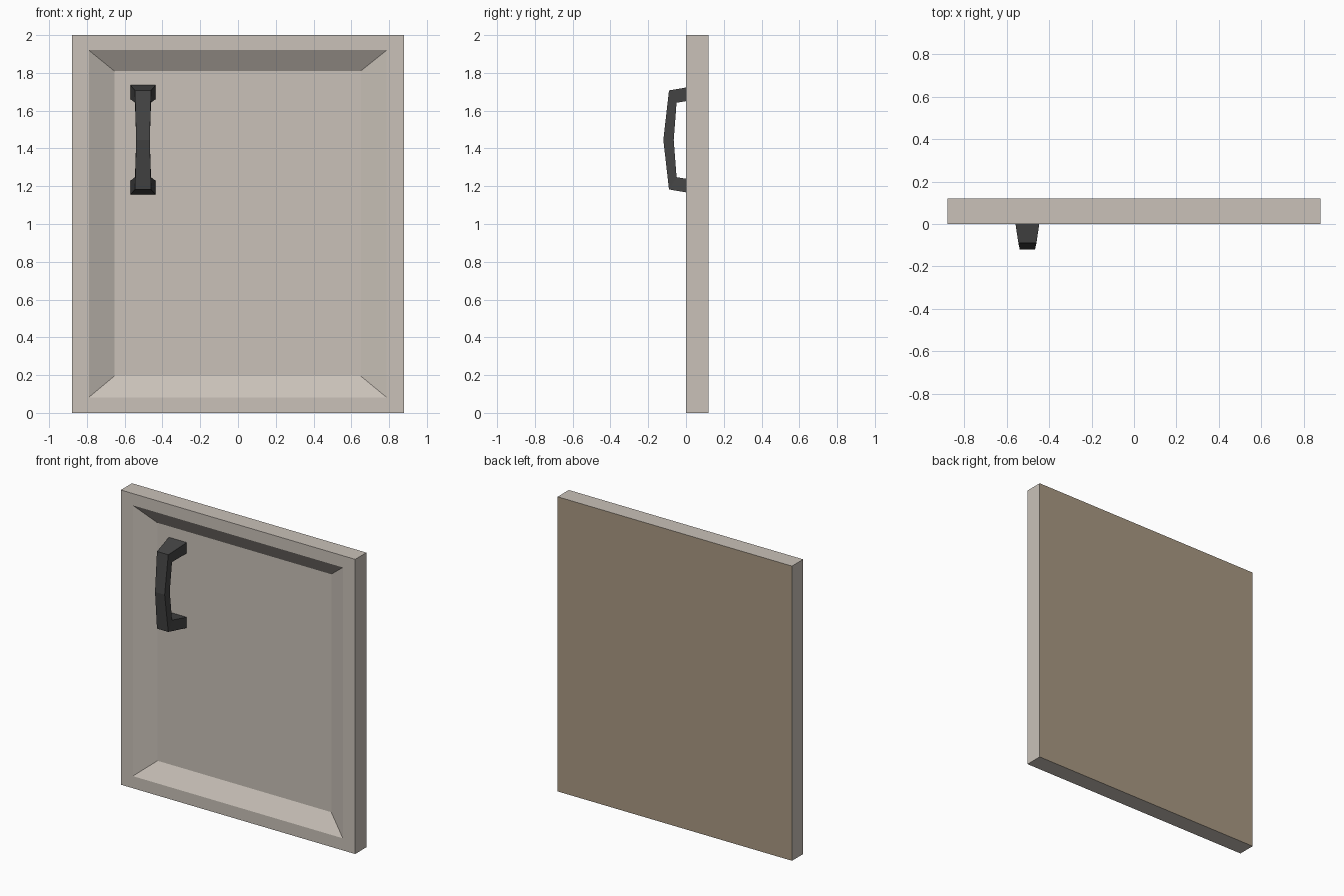
import bpy, bmesh

if "Cube" in bpy.data.objects:
    bpy.data.objects.remove(bpy.data.objects["Cube"])


def material(name, srgb):
    m = bpy.data.materials.new(name)
    m.diffuse_color = [(c / 255) ** 2.2 for c in srgb] + [1]
    m.use_nodes = True
    m.node_tree.nodes["Principled BSDF"].inputs["Base Color"].default_value = m.diffuse_color
    return m


def finish(name, bm, mats):
    bmesh.ops.recalc_face_normals(bm, faces=bm.faces)
    me = bpy.data.meshes.new(name)
    bm.to_mesh(me)
    bm.free()
    for m in mats:
        me.materials.append(m)
    ob = bpy.data.objects.new(name, me)
    bpy.context.collection.objects.link(ob)
    return ob


def skin(bm, rings):
    # Join four-sided rings and cap both ends
    loops = [[bm.verts.new(p) for p in r] for r in rings]
    for a, b in zip(loops, loops[1:]):
        for i in range(4):
            j = (i + 1) % 4
            bm.faces.new((a[i], a[j], b[j], b[i]))
    bm.faces.new(loops[0])
    bm.faces.new(loops[-1])


beige = material("warm grey paint", (200, 192, 183))
brown = material("brown backing", (168, 152, 130))
black = material("dark metal", (70, 70, 70))


# Door panel with a bevelled recess in front
def rect(x0, x1, z0, z1, y):
    return [(x0, y, z0), (x1, y, z0), (x1, y, z1), (x0, y, z1)]


bm = bmesh.new()
skin(bm, [rect(-.88, .88, 0, 2, .12),
          rect(-.88, .88, 0, 2, 0),
          rect(-.79, .787, .082, 1.92, 0),
          rect(-.655, .65, .195, 1.81, .072)])
for f in bm.faces:
    if all(v.co.y > .11 for v in f.verts):
        f.material_index = 1
finish("door_panel", bm, [beige, brown])

# Handle: sections of (outer y, outer z, inner y, inner z, half width)
CX, CZ = -.503, 1.445
half = [(.072, .29, .072, .217, .067),
        (-.09, .262, -.05, .197, .0425),
        (-.12, 0, -.065, 0, .036)]
sections = half + [(a, -b, c, -d, w) for a, b, c, d, w in half[1::-1]]
bm = bmesh.new()
skin(bm, [[(CX - w, yo, CZ + zo), (CX + w, yo, CZ + zo),
           (CX + w, yi, CZ + zi), (CX - w, yi, CZ + zi)]
          for yo, zo, yi, zi, w in sections])
finish("handle", bm, [black])
